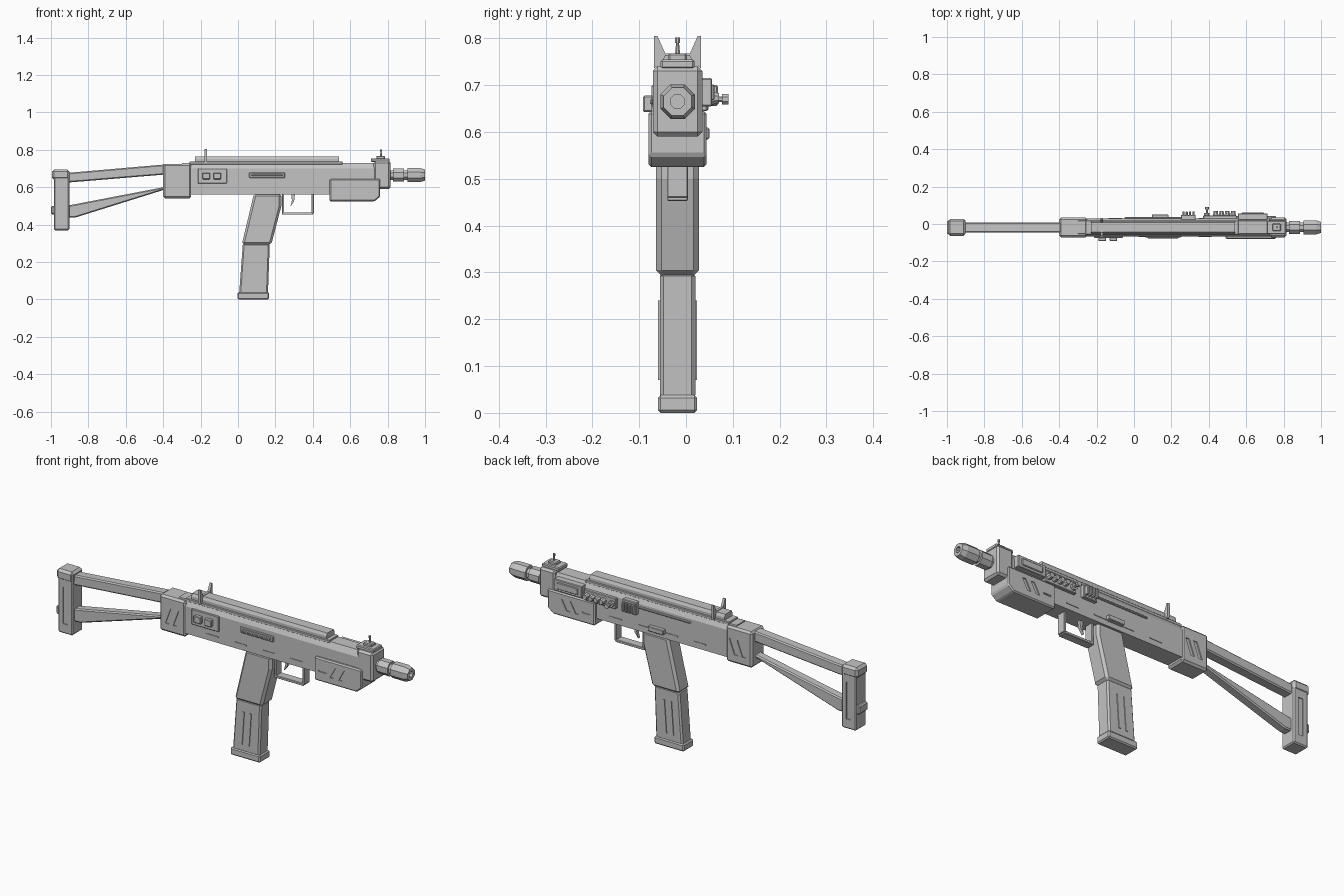
import bpy, bmesh, math
from mathutils import Matrix, Vector

cube = bpy.data.objects.get("Cube")
if cube:
    bpy.data.objects.remove(cube, do_unlink=True)

MIDDLE = -.018          # y of the centre plane
BARREL_HEIGHT = .665
RECEIVER_HALF = .048    # half widths of the main parts
BLOCK_HALF = .053
GUARD_HALF = .062
BUTT_HALF = .042
SIDES = {"right": -1, "left": 1}

metal = bpy.data.materials.new("plain_grey")
metal.use_nodes = True
metal.diffuse_color = (.55, .55, .55, 1)
metal.node_tree.nodes["Principled BSDF"].inputs["Base Color"].default_value = metal.diffuse_color


def finish(name, bm, bevel=0):
    bmesh.ops.recalc_face_normals(bm, faces=bm.faces)
    mesh = bpy.data.meshes.new(name)
    bm.to_mesh(mesh)
    bm.free()
    mesh.materials.append(metal)
    part = bpy.data.objects.new(name, mesh)
    bpy.context.collection.objects.link(part)
    if bevel:
        modifier = part.modifiers.new("Edge bevel", 'BEVEL')
        modifier.width = bevel
        modifier.segments = 1
        modifier.limit_method = 'ANGLE'
    return part


def prism(name, outline, near, far, bevel=0, along='Y'):
    """Extrude an (x, z) outline along y, or a (y, z) outline along x."""
    bm = bmesh.new()
    rings = []
    for depth in (near, far):
        points = [(a, depth, b) if along == 'Y' else (depth, a, b) for a, b in outline]
        rings.append([bm.verts.new(point) for point in points])
    first, last = rings
    bm.faces.new(first)
    bm.faces.new(last)
    for i in range(len(outline)):
        bm.faces.new((first[i - 1], first[i], last[i], last[i - 1]))
    return finish(name, bm, bevel)


def centred(name, outline, half, bevel=.006):
    """Side outline extruded evenly about the centre plane."""
    return prism(name, outline, MIDDLE - half, MIDDLE + half, bevel)


def rectangle(left, right, bottom, top, lean=0):
    return [(left, bottom), (right, bottom), (right + lean, top), (left + lean, top)]


def block(name, left, right, bottom, top, half, bevel=.006):
    return centred(name, rectangle(left, right, bottom, top), half, bevel)


def roofed(name, left, right, bottom, top, half, slope):
    """Long bar whose two upper edges are cut off."""
    outline = []
    for side in (-1, 1):
        edge = [(half, bottom), (half, top - slope), (half - slope / 2, top)]
        outline += [(MIDDLE + side * y, z) for y, z in edge[::-side]]
    return prism(name, outline, left, right, along='X')


def wall(side, half):
    return MIDDLE + SIDES[side] * half


def plate(name, side, half, x, z, length, height, rise, bevel=.003):
    """Raised rectangle on a side wall, placed by its centre."""
    outline = rectangle(x - length / 2, x + length / 2, z - height / 2, z + height / 2)
    inner, outer = wall(side, half - .01), wall(side, half + rise)
    return prism(name, outline, min(inner, outer), max(inner, outer), bevel)


def turned(name, start, length, radius, direction='X', end_radius=None):
    """Eight-sided cylinder or cone running from its start point."""
    axis = {'X': Vector((1, 0, 0)), 'Y': Vector((0, 1, 0)), 'Z': Vector((0, 0, 1))}[direction]
    turn = axis.to_track_quat('Z', 'Y').to_matrix().to_4x4()
    spin = Matrix.Rotation(math.pi / 8, 4, 'Z')
    bm = bmesh.new()
    bmesh.ops.create_cone(bm, cap_ends=True, segments=8, radius1=radius,
                          radius2=end_radius or radius, depth=length,
                          matrix=Matrix.Translation(Vector(start) + axis * length / 2) @ turn @ spin)
    return finish(name, bm)


def cut(target, cutter):
    cutter.hide_render = True
    cutter.hide_viewport = True
    modifier = target.modifiers.new(cutter.name, 'BOOLEAN')
    modifier.operation = 'DIFFERENCE'
    modifier.object = cutter


def slots(target, label, half, outline, count=1, step=0):
    """Shallow grooves of the same outline on both side walls."""
    for side in SIDES:
        surface = wall(side, half)
        for i in range(count):
            shifted = [(x + i * step, z) for x, z in outline]
            cut(target, prism(f"{side}_{label}_cutter_{i}", shifted, surface - .005, surface + .005))


# Receiver, rail and rear block
roofed("receiver", -.3, .74, .56, .73, RECEIVER_HALF, .03)
roofed("top_rail", -.23, .54, .72, .765, .033, .014)
block("rail_lip", -.26, .56, .72, .737, .038, .003)
rear = block("rear_block", -.4, -.25, .54, .725, BLOCK_HALF, .01)
slots(rear, "rear_slot", BLOCK_HALF, rectangle(-.365, -.345, .585, .665, lean=.03), count=2, step=.045)

# Front block and handguard
block("front_block", .725, .815, .59, .74, BLOCK_HALF, .01)
guard = centred("handguard", [(.49, .525), (.73, .525), (.76, .55), (.76, .645), (.49, .645)], GUARD_HALF)
slots(guard, "guard_slot", GUARD_HALF, rectangle(.58, .6, .56, .615, lean=.03), count=2, step=.05)
slots(guard, "guard_groove", GUARD_HALF, rectangle(.515, .56, .575, .583))

# Front sight with a beaded post
block("front_sight_base", .71, .81, .735, .755, .036, .004)
block("front_sight_step", .74, .785, .75, .768, .02, .004)
turned("front_sight_post", (.765, MIDDLE, .765), .03, .006, 'Z', end_radius=.003)
turned("front_sight_bead", (.765, MIDDLE, .79), .012, .006, 'Z')

# Rear sight: a low bridge with two tapering ears
block("rear_sight_bridge", -.18, -.167, .73, .768, .045, bevel=0)
for side, sign in SIDES.items():
    ear = [(.05, .735), (.05, .805), (.043, .805), (.025, .765)]
    prism(f"{side}_rear_sight_ear", [(MIDDLE + sign * y, z) for y, z in ear], -.18, -.167, along='X')

# Barrel and muzzle
turned("barrel", (.8, MIDDLE, BARREL_HEIGHT), .15, .028)
turned("barrel_collar", (.828, MIDDLE, BARREL_HEIGHT), .06, .038)
muzzle = turned("muzzle", (.905, MIDDLE, BARREL_HEIGHT), .07, .04)
tip = turned("muzzle_tip", (.975, MIDDLE, BARREL_HEIGHT), .025, .04, end_radius=.032)
cut(tip, turned("bore_cutter", (.98, MIDDLE, BARREL_HEIGHT), .04, .016))

# Grip, magazine and base plate
centred("grip", [(.085, .565), (.232, .565), (.232, .5), (.178, .293), (.02, .293)], .046, .012)
centred("magazine", [(.026, .3), (.17, .3), (.16, .03), (.006, .03)], .038, .008)
block("base_plate", -.003, .166, 0, .038, .042)
for i in range(2):
    x = .055 + i * .04
    centred(f"magazine_rib_{i}", rectangle(x, x + .01, .07, .24, lean=.012), .042, bevel=0)

# Trigger and its guard
block("trigger_guard_rear", .235, .247, .455, .565, .022, .002)
block("trigger_guard_base", .235, .4, .453, .466, .022, .002)
block("trigger_guard_front", .394, .406, .46, .565, .022, .002)
centred("trigger", [(.285, .565), (.305, .565), (.3, .525), (.28, .497), (.288, .53)], .008, bevel=0)

# Open stock: two struts and a butt
centred("upper_strut", [(-.91, .625), (-.39, .668), (-.39, .722), (-.91, .677)], .027)
centred("lower_strut", [(-.91, .438), (-.87, .438), (-.39, .588), (-.39, .602), (-.91, .502)], .024)
butt = block("butt", -.985, -.902, .37, .69, BUTT_HALF)
slots(butt, "butt_slot", BUTT_HALF, rectangle(-.955, -.93, .42, .61))
block("butt_cap", -.995, -.9, .64, .695, BUTT_HALF + .003, .012)
block("butt_pad", -1, -.97, .455, .5, .036)

# Right side: selector plate with two buttons, and the ejection port
plate("selector_plate", "right", RECEIVER_HALF, -.137, .66, .155, .08, .008)
for i in range(2):
    plate(f"selector_button_{i}", "right", .06, -.17 + i * .06, .66, .04, .035, .014)
plate("ejection_port", "right", RECEIVER_HALF, .155, .665, .19, .03, .006)
plate("ejection_bolt", "right", .054, .155, .665, .165, .012, .005)

# Left side: stepped panel, row of bumps, charging knob and ribbed catch
plate("left_panel", "left", RECEIVER_HALF, .635, .685, .16, .06, .026)
plate("left_panel_step", "left", .074, .635, .685, .12, .034, .005)
plate("bump_strip", "left", RECEIVER_HALF, .46, .672, .18, .055, .016)
for i in range(4):
    turned(f"bump_{i}", (.437 + i * .031, .04, .672), .03, .017, 'Y', end_radius=.012)
turned("charging_knob_base", (.39, .04, .67), .018, .016, 'Y')
turned("charging_knob_stem", (.39, .05, .67), .03, .006, 'Y')
turned("charging_knob", (.39, .077, .67), .014, .012, 'Y')
plate("catch_base", "left", RECEIVER_HALF, .29, .678, .08, .065, .018)
for i in range(4):
    plate(f"catch_rib_{i}", "left", .066, .264 + i * .018, .678, .011, .045, .02)
plate("release_block", "left", RECEIVER_HALF, .14, .597, .09, .025, .02)
plate("left_rod", "left", RECEIVER_HALF, .1, .683, .3, .01, .007)

# Thin seam strips along both lower walls
for side in SIDES:
    for i in range(4):
        plate(f"{side}_seam_strip_{i}", side, RECEIVER_HALF, -.1 + i * .16, .59, .07, .006, .003, bevel=0)
